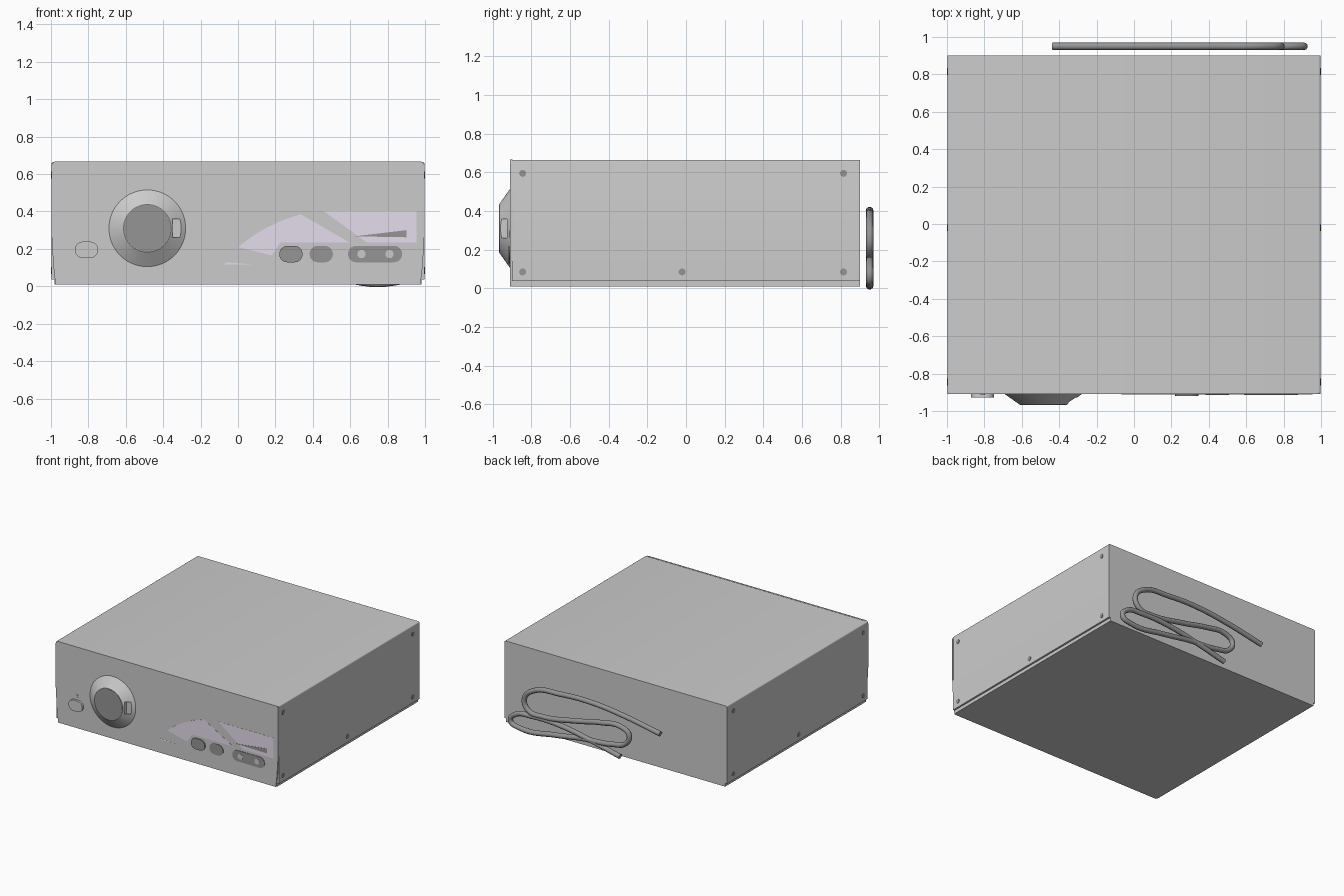
import bpy, bmesh, math
from mathutils import Matrix

if "Cube" in bpy.data.objects:
    bpy.data.objects.remove(bpy.data.objects["Cube"])


def material(name, rgb):
    m = bpy.data.materials.new(name)
    m.diffuse_color = (*rgb, 1)
    m.use_nodes = True
    m.node_tree.nodes["Principled BSDF"].inputs["Base Color"].default_value = m.diffuse_color
    return m


DARK = material("dark_grey", (0.3, 0.3, 0.3))
LILAC = material("lilac", (0.78, 0.72, 0.84))
FRONT = -0.91


def finish(name, bm, mat=None, smooth=True):
    bmesh.ops.recalc_face_normals(bm, faces=bm.faces)
    me = bpy.data.meshes.new(name)
    bm.to_mesh(me)
    bm.free()
    ob = bpy.data.objects.new(name, me)
    bpy.context.collection.objects.link(ob)
    if mat:
        me.materials.append(mat)
    if smooth:
        bpy.ops.object.select_all(action='DESELECT')
        ob.select_set(True)
        bpy.context.view_layer.objects.active = ob
        bpy.ops.object.shade_smooth_by_angle(angle=math.radians(30))
    return ob


def prism(name, pts, y0, y1, mat=None, smooth=True):
    """Extrude an (x, z) outline from y0 to y1."""
    bm = bmesh.new()
    face = bm.faces.new([bm.verts.new((x, y0, z)) for x, z in pts])
    ext = bmesh.ops.extrude_face_region(bm, geom=[face])
    verts = [g for g in ext["geom"] if isinstance(g, bmesh.types.BMVert)]
    bmesh.ops.translate(bm, verts=verts, vec=(0, y1 - y0, 0))
    return finish(name, bm, mat, smooth)


def arc(cx, cz, r, a0, a1, n):
    return [(cx + r * math.cos(math.radians(a0 + (a1 - a0) * i / n)),
             cz + r * math.sin(math.radians(a0 + (a1 - a0) * i / n))) for i in range(n + 1)]


def pill(cx, cz, w, h):
    r, d = h / 2, w / 2 - h / 2
    return arc(cx + d, cz, r, -90, 90, 12) + arc(cx - d, cz, r, 90, 270, 12)


def circle(cx, cz, r, n=24):
    return arc(cx, cz, r, 0, 360 - 360 / n, n - 1)


def rect(x0, x1, z0, z1):
    return [(x0, z0), (x1, z0), (x1, z1), (x0, z1)]


# chassis, sheet cover and front panel
prism("chassis", rect(-0.982, 0.982, 0.01, 0.655), -0.9, 0.9, smooth=False)
outer = [(0.997, 0.037)] + arc(0.987, 0.655, 0.01, 0, 90, 4)
inner = [(0.98, 0.65), (0.98, 0.037)]
prism("cover", outer + [(-x, z) for x, z in reversed(outer)]
      + [(-x, z) for x, z in reversed(inner)] + inner, -0.9, 0.9)
edge = [(0.976, 0.01), (0.988, 0.12), (0.998, 0.3)] + arc(0.973, 0.642, 0.025, 0, 90, 6)
prism("front_panel", edge + [(-x, z) for x, z in reversed(edge)], FRONT, -0.898)

# side screws
for side in (-1, 1):
    for y, z in ((-0.845, 0.595), (0.815, 0.595), (-0.845, 0.085), (-0.02, 0.085), (0.815, 0.085)):
        bm = bmesh.new()
        bmesh.ops.create_cone(bm, cap_ends=True, segments=16, radius1=0.018, radius2=0.018, depth=0.012,
                              matrix=Matrix.Translation((side * 0.995, y, z)) @ Matrix.Rotation(math.pi / 2, 4, 'Y'))
        finish("side_screw", bm, DARK)

# volume dial: cone with a finger notch and a dark cap
bm = bmesh.new()
bmesh.ops.create_cone(bm, cap_ends=True, segments=64, radius1=0.208, radius2=0.127, depth=0.057,
                      matrix=Matrix.Translation((-0.485, -0.9365, 0.31)) @ Matrix.Rotation(math.pi / 2, 4, 'X'))
dial = finish("volume_dial", bm)
cutter = prism("notch_cutter", rect(-0.35, -0.2, 0.26, 0.36), -1.0, -0.927, smooth=False)
cutter.hide_render = True
cutter.hide_viewport = True
mod = dial.modifiers.new("notch", 'BOOLEAN')
mod.operation = 'DIFFERENCE'
mod.solver = 'EXACT'
mod.object = cutter
prism("dial_cap", circle(-0.485, 0.31, 0.124, 64), -0.967, -0.955, DARK)

# power button and indicator lamp
prism("power_button", pill(-0.81, 0.195, 0.125, 0.088), -0.927, -0.9)
prism("indicator_lamp", circle(-0.808, 0.27, 0.012, 16), -0.914, -0.9)

# decorative printed panels
sweep = [(0, 0.21), (0.07, 0.262), (0.14, 0.307), (0.235, 0.352), (0.334, 0.385),
         (0.596, 0.235), (0.227, 0.235), (0.18, 0.165)]
prism("left_trim", sweep, -0.9112, -0.905, LILAC, False)
prism("right_trim", [(0.457, 0.403), (0.955, 0.403), (0.955, 0.235), (0.687, 0.235)],
      -0.9112, -0.905, LILAC, False)
prism("trim_sliver", [(-0.067, 0.128), (0.072, 0.118), (-0.067, 0.115)], -0.9112, -0.905, LILAC, False)
prism("level_wedge", [(0.623, 0.267), (0.9, 0.3), (0.9, 0.262)], -0.9125, -0.905, DARK, False)

# selector buttons and socket plate
prism("selector_button", pill(0.283, 0.172, 0.125, 0.088), -0.919, -0.9, DARK)
prism("selector_button", pill(0.445, 0.172, 0.125, 0.088), -0.914, -0.9, DARK)
prism("socket_plate", pill(0.733, 0.172, 0.29, 0.088), -0.914, -0.9, DARK)
for x in (0.66, 0.81):
    prism("socket", circle(x, 0.172, 0.022), -0.9155, -0.905)

# folded power cable behind the case
path = [(-0.435, 0.31), (-0.13, 0.366), (0.186, 0.4), (0.457, 0.393), (0.70, 0.357), (0.785, 0.265),
        (0.745, 0.182), (0.63, 0.167), (0.32, 0.213), (0.095, 0.26), (-0.086, 0.273), (-0.155, 0.225),
        (-0.125, 0.15), (-0.01, 0.112), (0.276, 0.085), (0.5, 0.05), (0.83, 0.022), (0.908, 0.06),
        (0.86, 0.124), (0.72, 0.145), (0.457, 0.138), (0.186, 0.09), (-0.075, 0.03)]
cu = bpy.data.curves.new("power_cable", 'CURVE')
cu.dimensions = '3D'
cu.bevel_depth = 0.02
cu.bevel_resolution = 3
cu.resolution_u = 8
cu.use_fill_caps = True
sp = cu.splines.new('BEZIER')
sp.bezier_points.add(len(path) - 1)
for p, (x, z) in zip(sp.bezier_points, path):
    p.co = (x, 0.95, z)
    p.handle_left_type = p.handle_right_type = 'AUTO'
cable = bpy.data.objects.new("power_cable", cu)
cu.materials.append(DARK)
bpy.context.collection.objects.link(cable)
bpy.ops.object.select_all(action='DESELECT')
cable.select_set(True)
bpy.context.view_layer.objects.active = cable
bpy.ops.object.convert(target='MESH')
bpy.ops.object.shade_smooth_by_angle(angle=math.radians(40))
